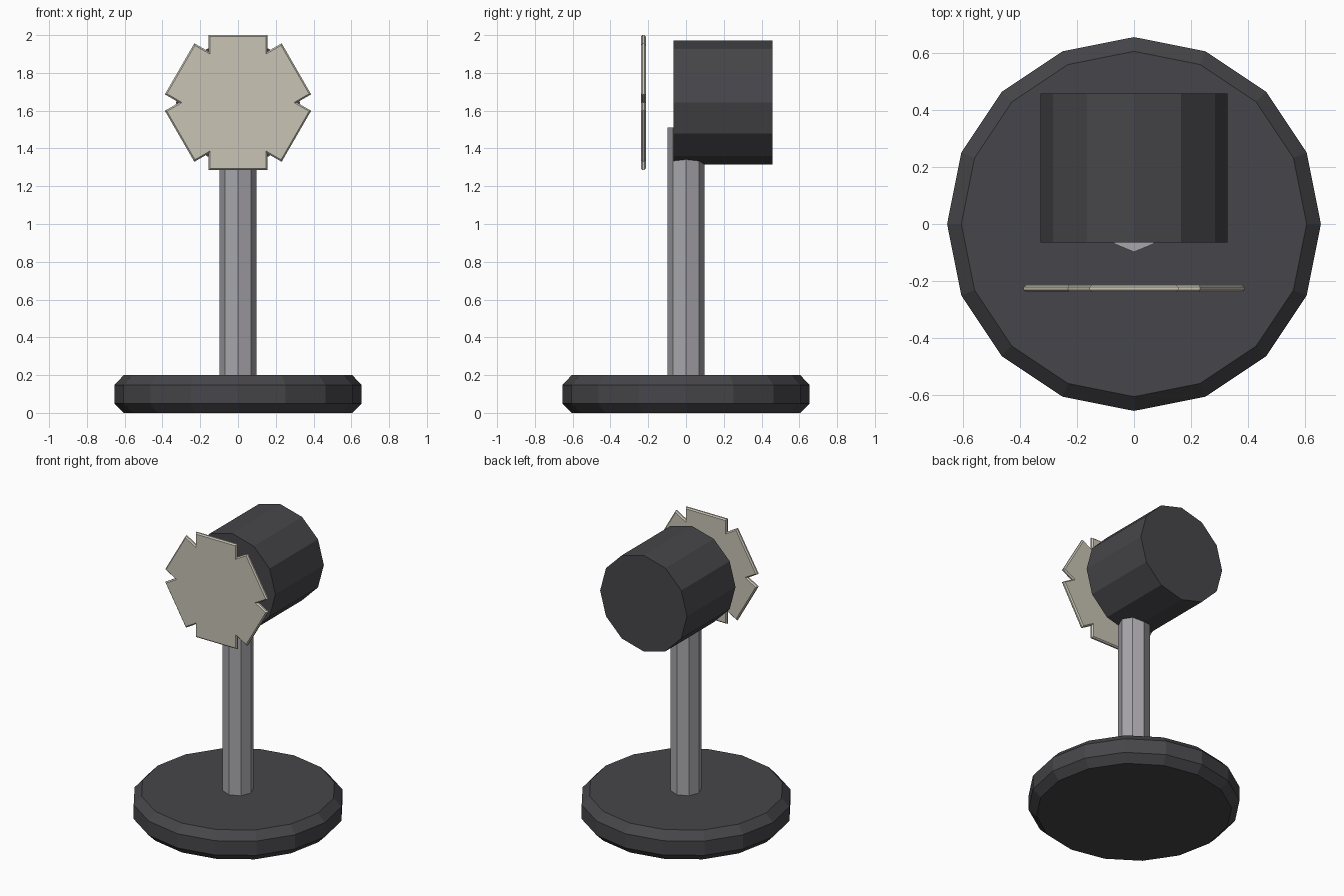
import bpy
import bmesh
from math import sin, cos, pi
from mathutils import Matrix, Vector

cube = bpy.data.objects.get("Cube")
if cube:
    bpy.data.objects.remove(cube, do_unlink=True)


def material(name, color):
    mat = bpy.data.materials.new(name)
    mat.use_nodes = True
    mat.diffuse_color = (*color, 1)
    mat.node_tree.nodes["Principled BSDF"].inputs["Base Color"].default_value = (*color, 1)
    return mat


charcoal = material("charcoal", (0.062, 0.060, 0.067))
steel = material("steel_grey", (0.39, 0.38, 0.41))
cream = material("warm_cream", (0.58, 0.55, 0.46))


def loft(name, rings, mat):
    """Skin a stack of matching point rings and cap both ends."""
    bm = bmesh.new()
    loops = [[bm.verts.new(p) for p in ring] for ring in rings]
    for a, b in zip(loops, loops[1:]):
        for i in range(len(a)):
            j = (i + 1) % len(a)
            bm.faces.new((a[i], a[j], b[j], b[i]))
    bm.faces.new(loops[0])
    bm.faces.new(loops[-1])
    bmesh.ops.recalc_face_normals(bm, faces=bm.faces)
    mesh = bpy.data.meshes.new(name)
    bm.to_mesh(mesh)
    bm.free()
    mesh.materials.append(mat)
    obj = bpy.data.objects.new(name, mesh)
    bpy.context.collection.objects.link(obj)
    return obj


def circle(sides, radius, height):
    steps = [2 * pi * i / sides for i in range(sides)]
    return [Vector((radius * cos(a), radius * sin(a), height)) for a in steps]


def paddle_ring(apothem, half, height):
    """Six straight paddle ends with a V notch between neighbours."""
    points = []
    for k in range(6):
        mid = pi / 6 + k * pi / 3
        out = Vector((cos(mid), sin(mid), 0))
        side = Vector((-sin(mid), cos(mid), 0))
        notch = Vector((cos(mid - pi / 6), sin(mid - pi / 6), 0)) * 2 * half
        for p in (notch, out * apothem - side * half, out * apothem + side * half):
            points.append(p + Vector((0, 0, height)))
    return points


HUB = 1.643
face_front = Matrix.Rotation(pi / 2, 4, "X")  # local z becomes -y

# Round chamfered foot
loft("base", [circle(16, r, z) for r, z in
              ((0.605, 0), (0.655, 0.05), (0.655, 0.147), (0.605, 0.2))], charcoal)

# Octagonal post
loft("post", [circle(8, 0.098, z) for z in (0.1, 1.51)], steel)

# Motor drum, lying front to back
drum = loft("motor_drum", [circle(12, 0.328, z) for z in (-0.457, 0.065)], charcoal)
drum.matrix_world = Matrix.Translation((0, 0, HUB)) @ face_front

# Thin notched paddle wheel with chamfered rim
bevel = 0.008
rings = [paddle_ring(0.357 - d, 0.156 - d, z) for d, z in
         ((bevel, 0.213), (0, 0.221), (0, 0.231), (bevel, 0.239))]
wheel = loft("paddle_wheel", rings, cream)
wheel.matrix_world = Matrix.Translation((0, 0, HUB)) @ face_front
